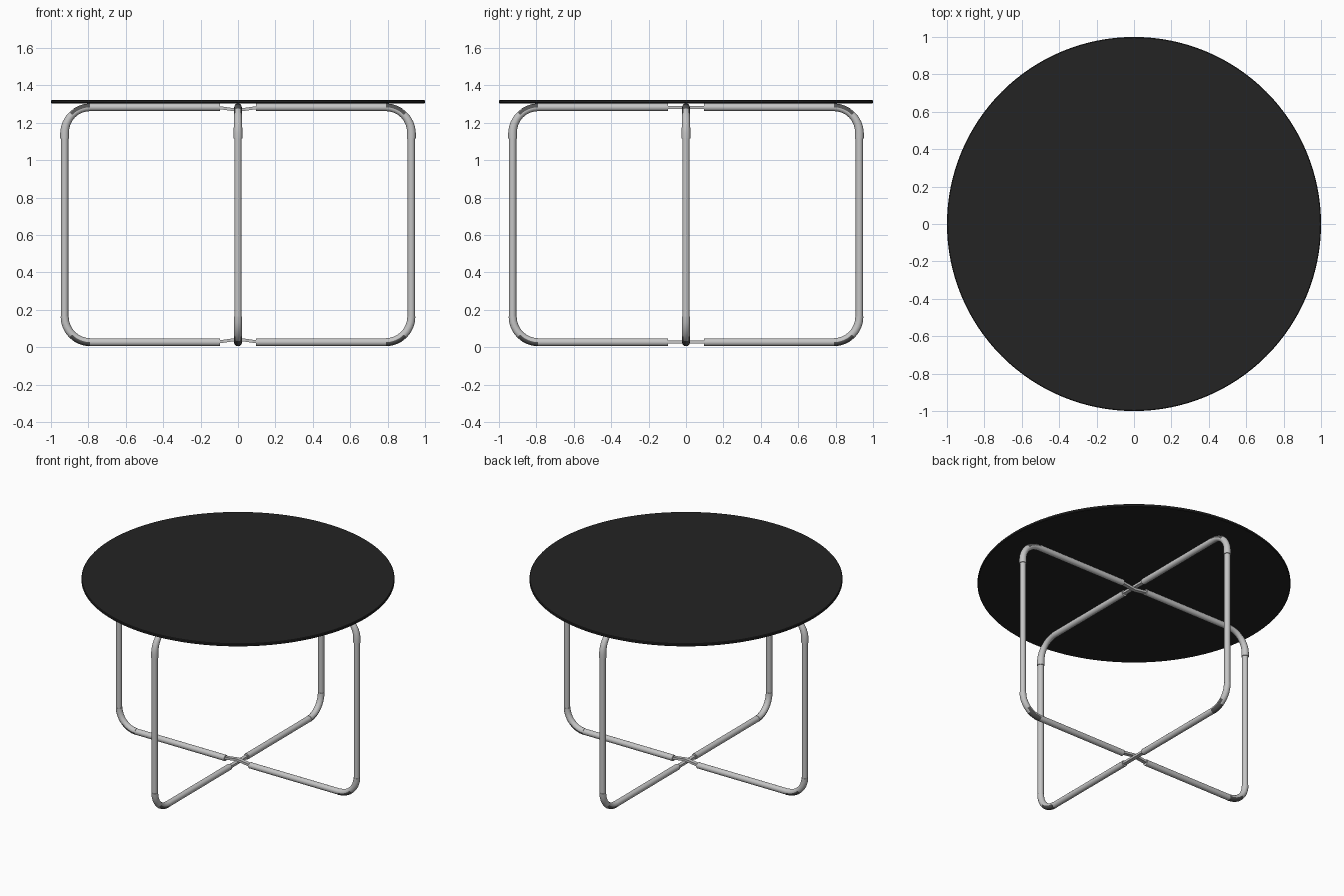
import bpy, bmesh
from math import sin, cos, pi, radians, atan2, hypot
from mathutils import Matrix, Vector

old = bpy.data.objects.get("Cube")
if old:
    bpy.data.objects.remove(old, do_unlink=True)


def material(name, value):
    m = bpy.data.materials.new(name)
    m.use_nodes = True
    color = (value, value, value, 1)
    m.diffuse_color = color
    m.node_tree.nodes["Principled BSDF"].inputs["Base Color"].default_value = color
    return m


BLACK = material("black top", 0.017)
METAL = material("brushed steel", 0.56)
PAD = material("dark grey pad", 0.09)

LOW, HIGH = 0.027, 1.283     # centre heights of the horizontal tubes
REACH, BEND = 0.927, 0.137   # leg distance from the centre, bend radius
TUBE, SLEEVE = 0.0205, 0.0235
GAP, SIDES, STEPS = 0.095, 20, 8


def finish(name, bm, mats):
    bmesh.ops.recalc_face_normals(bm, faces=bm.faces)
    mesh = bpy.data.meshes.new(name)
    bm.to_mesh(mesh)
    bm.free()
    for m in mats:
        mesh.materials.append(m)
    ob = bpy.data.objects.new(name, mesh)
    bpy.context.collection.objects.link(ob)
    bpy.ops.object.select_all(action='DESELECT')
    ob.select_set(True)
    bpy.context.view_layer.objects.active = ob
    bpy.ops.object.shade_smooth_by_angle(angle=radians(32))
    return ob


def leg_path():
    """Stations (reach, height, heading, radius) along a C-shaped leg."""
    path = [(GAP, LOW, 0, TUBE), (REACH - BEND, LOW, 0, TUBE)]
    for i in range(STEPS + 1):
        a = i / STEPS * pi / 2
        path.append((REACH - BEND + BEND * sin(a), LOW + BEND * (1 - cos(a)), a, TUBE + 0.001))
    path.append((REACH, LOW + BEND, pi / 2, TUBE - 0.001))
    # slightly wider sleeve at the upper joint
    path += [(REACH, 1.115, pi / 2, TUBE - 0.001), (REACH, 1.116, pi / 2, SLEEVE)]
    for i in range(STEPS + 1):
        a = i / STEPS * pi / 2
        r = SLEEVE + (TUBE - SLEEVE) * min(1, 2 * i / STEPS)
        path.append((REACH - BEND + BEND * cos(a), HIGH - BEND + BEND * sin(a), pi / 2 + a, r))
    path.append((GAP, HIGH, pi, TUBE))
    return path


def leg(name, turn):
    bm = bmesh.new()
    rings = []
    for u, z, a, r in leg_path():
        ring = []
        for k in range(SIDES):
            t = 2 * pi * k / SIDES
            n = r * cos(t)
            ring.append(bm.verts.new((u + n * sin(a), r * sin(t), z - n * cos(a))))
        rings.append(ring)
    for r0, r1 in zip(rings, rings[1:]):
        for k in range(SIDES):
            j = (k + 1) % SIDES
            bm.faces.new((r0[k], r0[j], r1[j], r1[k]))
    bm.faces.new(rings[0])
    bm.faces.new(rings[-1])
    # dark pads on the outer half of each bend, next to the horizontal tubes
    bm.normal_update()
    limit = REACH - BEND + BEND * sin(pi / 4)
    for f in bm.faces:
        c = f.calc_center_median()
        if REACH - BEND < c.x < limit:
            low = c.z < 0.5
            up = 1 if low else -1
            base = LOW if low else HIGH
            centre = Vector((REACH - BEND, base + up * BEND))
            if hypot(c.x - centre.x, c.z - centre.y) > BEND + 0.001:
                f.material_index = 1
    bm.transform(Matrix.Rotation(turn, 4, 'Z'))
    return finish(name, bm, [METAL, PAD])


for i, side in enumerate(("left", "back", "right", "front")):
    leg(side + "_leg", i * pi / 2)


def connector(name, z_end, z_mid, turn):
    """Flat bar halves joining two opposite legs at the crossing."""
    bm = bmesh.new()
    end = GAP + 0.02
    for s in (1, -1):
        length = hypot(end, z_end - z_mid)
        tilt = -s * atan2(z_end - z_mid, end)
        place = (Matrix.Translation((s * end / 2, 0, (z_end + z_mid) / 2))
                 @ Matrix.Rotation(tilt, 4, 'Y')
                 @ Matrix.Diagonal((length + 0.003, 0.026, 0.016, 1)))
        bmesh.ops.create_cube(bm, size=1, matrix=place)
    bm.transform(Matrix.Rotation(turn, 4, 'Z'))
    finish(name, bm, [METAL])


for level, z, inward in (("lower", LOW, 1), ("upper", HIGH, -1)):
    connector(level + "_bent_connector", z, z + inward * 0.016, 0)
    connector(level + "_straight_connector", z, z, pi / 2)

# Round table top with a fine chamfer
bm = bmesh.new()
bmesh.ops.create_cone(bm, cap_ends=True, segments=128, radius1=1, radius2=1, depth=0.019,
                      matrix=Matrix.Translation((0, 0, 1.3135)))
rim = [e for e in bm.edges if abs(e.verts[0].co.z - e.verts[1].co.z) < 0.001]
bmesh.ops.bevel(bm, geom=rim, offset=0.004, segments=1, affect='EDGES')
finish("table_top", bm, [BLACK])
